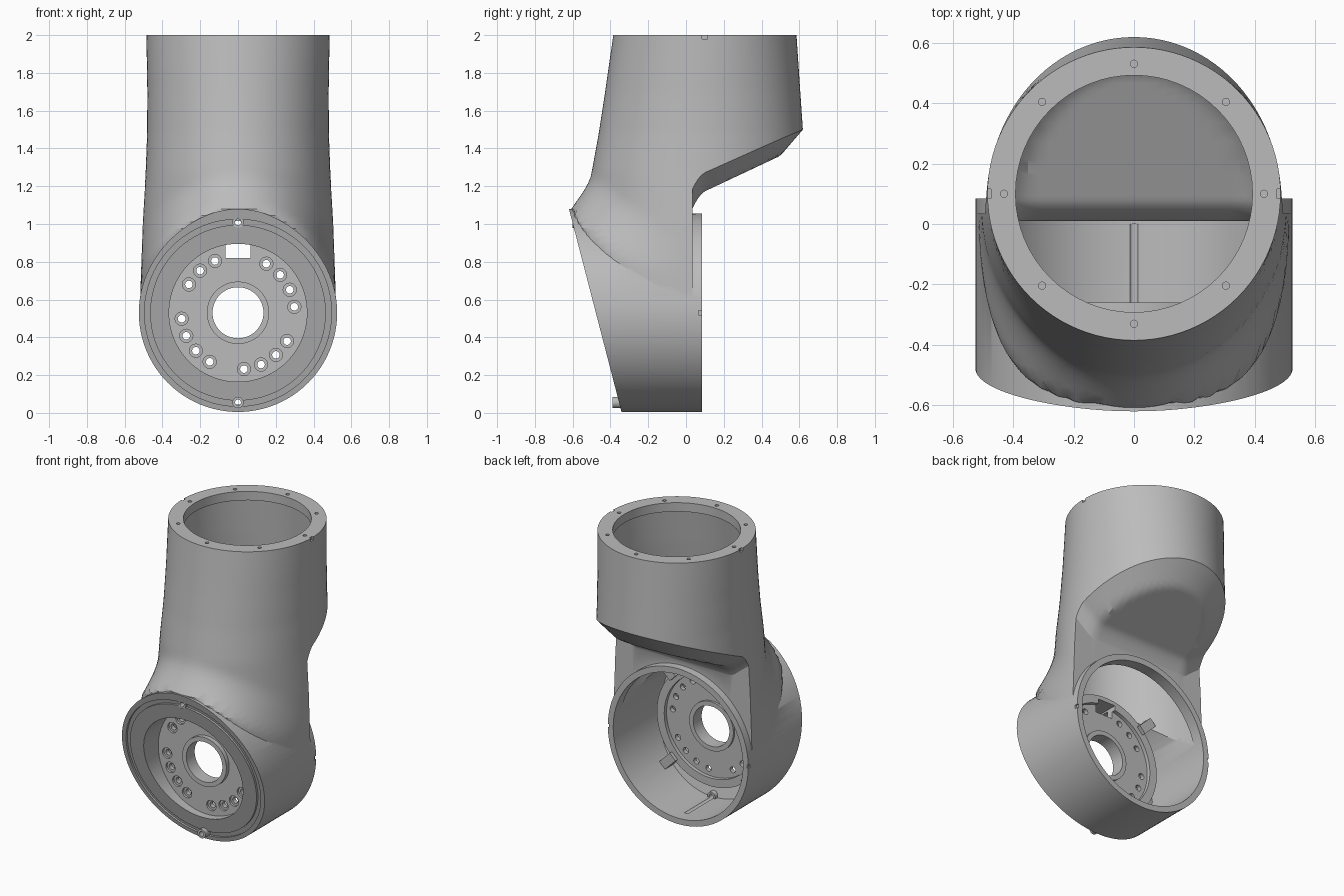
import bpy, bmesh, math
from mathutils import Matrix, Vector

if "Cube" in bpy.data.objects:
    bpy.data.objects.remove(bpy.data.objects["Cube"])

AXIS_Z = 0.53      # height of the horizontal joint axis
TUBE_Y = 0.1       # centre of the upper flange

grey = bpy.data.materials.new("casing grey")
grey.use_nodes = True
grey.diffuse_color = (0.5, 0.5, 0.5, 1)
grey.node_tree.nodes["Principled BSDF"].inputs["Base Color"].default_value = (0.5, 0.5, 0.5, 1)


def slant(z):
    """y of the slanted joint face at height z."""
    return -0.34 - 0.259 * z


def finish(bm, name):
    bmesh.ops.recalc_face_normals(bm, faces=bm.faces)
    mesh = bpy.data.meshes.new(name)
    bm.to_mesh(mesh)
    bm.free()
    mesh.materials.append(grey)
    obj = bpy.data.objects.new(name, mesh)
    bpy.context.collection.objects.link(obj)
    return obj


def skin(bm, rings, closed=False):
    """Bridge rings of points, capping the ends unless the loop is closed."""
    rings = [[bm.verts.new(p) for p in ring] for ring in rings]
    pairs = list(zip(rings, rings[1:]))
    if closed:
        pairs.append((rings[-1], rings[0]))
    else:
        bm.faces.new(rings[0])
        bm.faces.new(rings[-1])
    for a, b in pairs:
        for i in range(len(a)):
            j = (i + 1) % len(a)
            bm.faces.new((a[i], a[j], b[j], b[i]))


def lathe(bm, profile, x=0, z=AXIS_Z, n=96, closed=False):
    """Turn (radius, y, follow slant, peak) points about a y axis."""
    rings = []
    for r, y, follow, peak in profile:
        ring = []
        for i in range(n):
            t = math.tau * i / n
            pz = z + r * math.sin(t) + peak * max(0, math.sin(t)) ** 6
            ring.append((x + r * math.cos(t), y + follow * slant(pz), pz))
        rings.append(ring)
    skin(bm, rings, closed)


def turned(name, profile, **kw):
    bm = bmesh.new()
    lathe(bm, profile, **kw)
    return finish(bm, name)


def box(bm, centre, size, angle=0):
    m = Matrix.Translation(centre) @ Matrix.Rotation(angle, 4, 'Y') @ Matrix.Diagonal((*size, 1))
    bmesh.ops.create_cube(bm, size=1, matrix=m)


def boolean(target, tool, operation):
    mod = target.modifiers.new("cut", 'BOOLEAN')
    mod.operation = operation
    mod.solver = 'EXACT'
    mod.object = tool
    graph = bpy.context.evaluated_depsgraph_get()
    mesh = bpy.data.meshes.new_from_object(target.evaluated_get(graph))
    target.modifiers.clear()
    target.data = mesh
    bpy.data.objects.remove(tool)


# Upper tube sections: height, half width, front y, back y
SECTIONS = [(0.5, 0.522, -0.53, 0.66), (1.0, 0.505, -0.52, 0.65), (1.27, 0.489, -0.5, 0.635),
            (1.48, 0.481, -0.462, 0.62), (1.7, 0.48, -0.428, 0.605), (2.0, 0.485, -0.385, 0.585)]


def section(z):
    for lo, hi in zip(SECTIONS, SECTIONS[1:]):
        if z <= hi[0]:
            t = (z - lo[0]) / (hi[0] - lo[0])
            return [p + (q - p) * t for p, q in zip(lo, hi)][1:]
    return SECTIONS[-1][1:]


def tube(name, z0, z1, inset, gap, flare, rows=44, n=96):
    """Oval loft whose front flares into the joint housing."""
    rings = []
    for k in range(rows + 1):
        z = z0 + (z1 - z0) * k / rows
        half, front, back = section(z)
        ring = []
        for i in range(n):
            t = math.tau * i / n
            x = (half - inset) * math.cos(t)
            y = (front + back) / 2 + ((back - front) / 2 - inset) * math.sin(t)
            if flare and math.sin(t) < 0:
                rise = z - AXIS_Z - math.sqrt(0.55 ** 2 - x * x)
                g = min(1, max(0, 1 - rise / 0.2)) ** 2 * -math.sin(t)
                y = min(y, y + (slant(z) + gap - y) * g)
            ring.append((x, max(y, slant(z) + gap), z))
        rings.append(ring)
    bm = bmesh.new()
    skin(bm, rings)
    return finish(bm, name)


def undercut(name, y0, lift, n=40):
    """Block with a sloping, dished top that leaves the overhang."""
    def top(x, y):
        r = math.hypot(x * 1.15, y - 0.08)
        rise = 0.7 * min(0.25, max(0, r - 0.42))
        corner = 0.06 * max(0, 1 - (y - y0) / 0.07) ** 2
        return 1.145 + 0.47 * (y - 0.04) + rise - corner + lift
    rings = []
    for i in range(n + 1):
        x = -0.7 + 1.4 * i / n
        ys = [y0 + 0.8 * (j / n) ** 1.3 for j in range(n + 1)]
        rings.append([(x, ys[0], 0.3)] + [(x, y, top(x, y)) for y in ys] + [(x, ys[-1], 0.3)])
    bm = bmesh.new()
    skin(bm, rings)
    return finish(bm, name)


# Outer form: tube with undercut, joined to the joint housing
casing = tube("arm_casing", 0.5, 2.0, 0, 0.012, True)
boolean(casing, undercut("undercut", 0.035, 0), 'DIFFERENCE')
boolean(casing, turned("housing", [(0.525, 0, 1, 0.025), (0.525, 0.085, 0, 0)]), 'UNION')

# Hollow interior
cavity = tube("cavity", 0.6, 1.94, 0.045, 0.06, False)
boolean(cavity, undercut("inner_undercut", 0.01, 0.035), 'DIFFERENCE')
boolean(cavity, turned("drum", [(0.485, 0.06, 1, 0), (0.485, 0.3, 0, 0)]), 'UNION')
boolean(casing, cavity, 'DIFFERENCE')

# Upper flange bore, bolt holes and side notches
bm = bmesh.new()
bmesh.ops.create_cone(bm, cap_ends=True, segments=64, radius1=0.392, radius2=0.392, depth=0.3,
                      matrix=Matrix.Translation((0, TUBE_Y, 2.02)))
for k in range(8):
    t = math.tau * k / 8
    spot = Vector((0.43 * math.cos(t), TUBE_Y + 0.43 * math.sin(t), 2.0))
    bmesh.ops.create_cone(bm, cap_ends=True, segments=16, radius1=0.012, radius2=0.012, depth=0.08,
                          matrix=Matrix.Translation(spot))
for side in (-1, 1):
    box(bm, (side * 0.485, TUBE_Y, 2.0), (0.025, 0.03, 0.04))
    box(bm, (side * 0.53, 0.08, AXIS_Z), (0.03, 0.03, 0.025))
boolean(casing, finish(bm, "flange_cutter"), 'DIFFERENCE')

# Bearing cup with recessed mounting plate and centre boss
boolean(casing, turned("cup", [(0.4, 0.01, 1, 0), (0.4, -0.26, 0, 0)]), 'UNION')
boolean(casing, turned("recess", [(0.365, -0.9, 0, 0), (0.365, -0.33, 0, 0)]), 'DIFFERENCE')
boolean(casing, turned("rear_recess", [(0.345, -0.285, 0, 0), (0.345, -0.2, 0, 0)]), 'DIFFERENCE')
boolean(casing, turned("boss", [(0.165, -0.36, 0, 0), (0.165, -0.27, 0, 0)]), 'UNION')
boolean(casing, turned("seal_groove", [(0.465, -0.1, 1, 0), (0.495, -0.1, 1, 0),
                                       (0.495, 0.015, 1, 0), (0.465, 0.015, 1, 0)], closed=True), 'DIFFERENCE')

# Screw sockets on the joint face and lugs inside the housing
bm = bmesh.new()
lathe(bm, [(0.03, -0.39, 0, 0), (0.03, -0.27, 0, 0)], z=0.055, n=24)
lathe(bm, [(0.03, -0.6, 0, 0), (0.03, -0.53, 0, 0)], z=1.01, n=24)
for k in range(4):
    t = math.tau * (k + 0.5) / 4
    box(bm, (0.435 * math.cos(t), -0.27, AXIS_Z + 0.435 * math.sin(t)), (0.12, 0.07, 0.06), -t)
boolean(casing, finish(bm, "sockets_and_lugs"), 'UNION')

# Shaft hole, cable window, countersunk bolt circle and screw holes
bm = bmesh.new()
lathe(bm, [(0.135, -0.5, 0, 0), (0.135, -0.1, 0, 0)], n=64)
box(bm, (0, -0.3, 0.86), (0.13, 0.2, 0.08))
for k in range(4):
    for i in range(4):
        if (k, i) == (1, 0):
            continue
        t = math.radians(6 + 18 * i + 90 * k)
        lathe(bm, [(0.035, -0.4, 0, 0), (0.035, -0.315, 0, 0), (0.02, -0.315, 0, 0), (0.02, -0.2, 0, 0)],
              x=0.3 * math.cos(t), z=AXIS_Z + 0.3 * math.sin(t), n=20)
for z in (0.055, 1.01):
    lathe(bm, [(0.016, -0.8, 0, 0), (0.016, 0.0, 0, 0)], z=z, n=16)
boolean(casing, finish(bm, "hole_cutter"), 'DIFFERENCE')

# Smooth shading with crisp machined edges
bpy.ops.object.select_all(action='DESELECT')
casing.select_set(True)
bpy.context.view_layer.objects.active = casing
bpy.ops.object.shade_smooth_by_angle(angle=math.radians(28))
